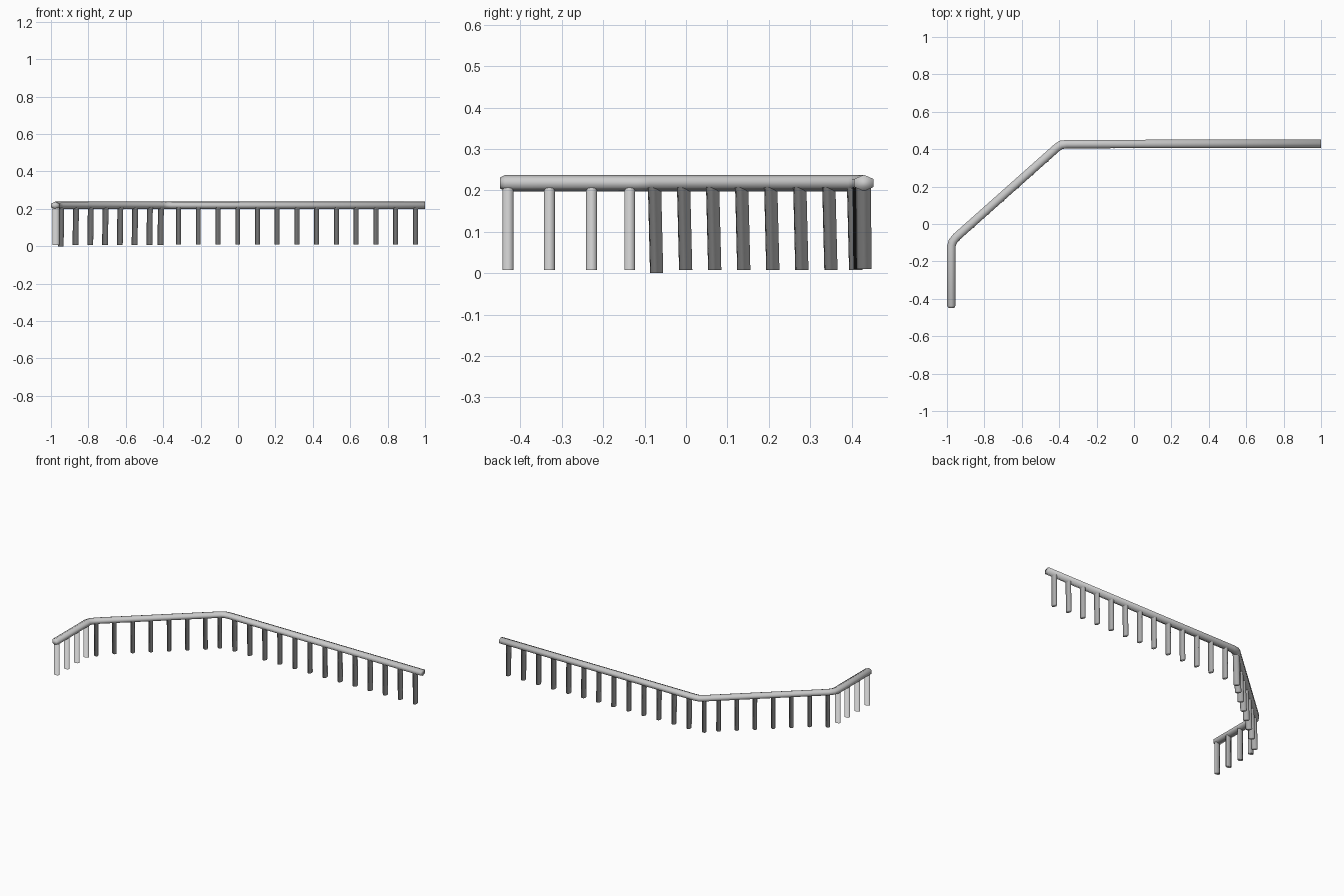
import bpy, bmesh
from math import cos, sin, pi, atan2
from mathutils import Vector, Matrix

cube = bpy.data.objects.get("Cube")
if cube:
    bpy.data.objects.remove(cube, do_unlink=True)

# Single painted grey
grey = bpy.data.materials.new("light_grey")
grey.use_nodes = True
colour = (0.6, 0.6, 0.6, 1)
grey.diffuse_color = colour
grey.node_tree.nodes["Principled BSDF"].inputs["Base Color"].default_value = colour


def finish(name, bm):
    for face in bm.faces:
        face.smooth = True
    mesh = bpy.data.meshes.new(name)
    bm.to_mesh(mesh)
    bm.free()
    mesh.materials.append(grey)
    bpy.context.collection.objects.link(bpy.data.objects.new(name, mesh))


def sweep(name, path, scales, half_width, half_height, sides=6):
    """Sweep an upright tube section along a level path."""
    bm = bmesh.new()
    pts = [Vector(p) for p in path]
    rings = []
    for i, p in enumerate(pts):
        into = (p - pts[max(i - 1, 0)]).normalized()
        out = (pts[min(i + 1, len(pts) - 1)] - p).normalized()
        t = (into + out).normalized()
        side = Vector((-t.y, t.x, 0))
        miter = 1 / max(t.dot(out), t.dot(into))
        ring = []
        for k in range(sides):
            a = 2 * pi * k / sides + pi / 2
            ring.append(bm.verts.new(p + scales[i] * (
                side * cos(a) * half_width * miter
                + Vector((0, 0, 1)) * sin(a) * half_height)))
        rings.append(ring)
    for a, b in zip(rings, rings[1:]):
        for k in range(sides):
            n = (k + 1) % sides
            bm.faces.new((a[k], a[n], b[n], b[k]))
    bm.faces.new(rings[0])
    bm.faces.new(rings[-1])
    bmesh.ops.recalc_face_normals(bm, faces=bm.faces)
    finish(name, bm)


def post(name, x, y, heading, bottom=0.008, lean=(0, 0)):
    """Oval post, wider across the rail than along it, leaning slightly."""
    bm = bmesh.new()
    bmesh.ops.create_cone(bm, cap_ends=True, segments=8,
                          radius1=1, radius2=1, depth=1)
    top = 0.208
    spin = Matrix.Rotation(heading, 4, "Z")
    for v in bm.verts:
        low = v.co.z < 0
        p = spin @ Vector((v.co.x * 0.0132, v.co.y * 0.0185, 0))
        v.co = Vector((x + p.x + (lean[0] if low else 0),
                       y + p.y + (lean[1] if low else 0),
                       bottom if low else top))
    bmesh.ops.recalc_face_normals(bm, faces=bm.faces)
    # The hidden top joins the rail's underside, so it faces down like it
    bmesh.ops.reverse_faces(bm, faces=[f for f in bm.faces if f.normal.z > 0.9])
    finish(name, bm)


# Handrail with two softened bends and a chamfered front end
z = 0.218
rail_path = [(-0.977, -0.45, z), (-0.977, -0.437, z), (-0.977, -0.12, z),
             (-0.97, -0.095, z), (-0.95, -0.07, z), (-0.41, 0.41, z),
             (-0.39, 0.423, z), (-0.36, 0.427, z), (1.0, 0.43, z)]
sweep("handrail", rail_path, [0.65] + [1] * 8, 0.026, 0.02)

# Posts under the short front section
for i, y in enumerate((-0.43, -0.33, -0.228, -0.136)):
    post(f"front_post_{i + 1}", -0.974, y, pi / 2)

# Posts under the diagonal section
slant = atan2(0.482, 0.54)
for i in range(8):
    x = -0.945 + 0.079 * i if i < 7 else -0.412
    y = -0.076 + 0.0702 * i if i < 7 else 0.405
    post(f"diagonal_post_{i + 1}", x, y, slant,
         0 if i == 0 else 0.008, (-0.003, 0.005))

# Posts under the long back section
for i in range(13):
    post(f"back_post_{i + 1}", -0.318 + 0.1055 * i, 0.421 + 0.0006 * i, 0,
         0.01, (0, 0.002))
